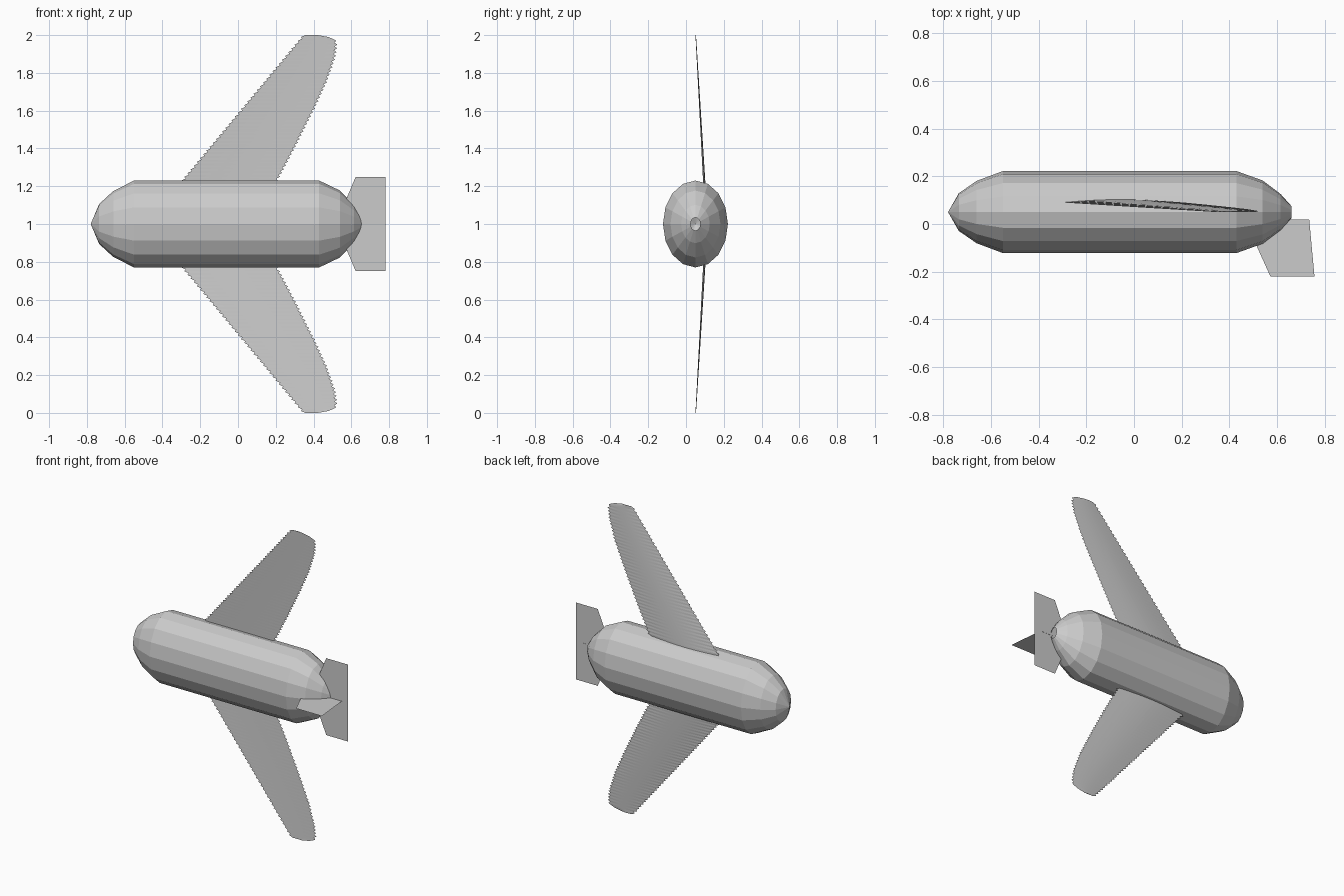
import bpy, bmesh, math

if "Cube" in bpy.data.objects:
    bpy.data.objects.remove(bpy.data.objects["Cube"])

AXIS_Y, MID_Z = 0.05, 1.0


def make(name, verts, faces):
    mesh = bpy.data.meshes.new(name)
    mesh.from_pydata(verts, [], faces)
    bm = bmesh.new()
    bm.from_mesh(mesh)
    bmesh.ops.recalc_face_normals(bm, faces=bm.faces)
    bm.to_mesh(mesh)
    bm.free()
    obj = bpy.data.objects.new(name, mesh)
    bpy.context.collection.objects.link(obj)
    return obj


def interp(points, z):
    for (z0, x0), (z1, x1) in zip(points, points[1:]):
        if z <= z1:
            return x0 + (x1 - x0) * (z - z0) / (z1 - z0)
    return points[-1][1]


# Fuselage: 16-sided oval rings along x, pointed nose, small open tail
SIDES = 16
profile = [(-0.735, 0.46), (-0.66, 0.76), (-0.55, 1.0), (0.43, 1.0),
           (0.54, 0.77), (0.615, 0.44), (0.66, 0.15)]
verts, faces = [(-0.78, AXIS_Y, MID_Z)], []
for x, f in profile:
    for i in range(SIDES):
        a = 2 * math.pi * i / SIDES
        verts.append((x, AXIS_Y + 0.172 * f * math.sin(a), MID_Z + 0.23 * f * math.cos(a)))
for i in range(SIDES):
    j = (i + 1) % SIDES
    faces.append((0, 1 + i, 1 + j))
    for r in range(len(profile) - 1):
        a, b = 1 + r * SIDES, 1 + (r + 1) * SIDES
        faces.append((a + i, b + i, b + j, a + j))
make("fuselage", verts, faces)

# Wings: thin cambered sections with finely serrated edges, swept back
LEAD = [(1.1, -0.40), (1.24, -0.285), (1.99, 0.34), (2.0, 0.35)]
TRAIL = [(1.1, 0.10), (1.24, 0.21), (1.41, 0.30), (1.6, 0.395), (1.75, 0.465),
         (1.88, 0.51), (1.95, 0.52), (1.98, 0.51), (2.0, 0.43)]
ROWS, COLS = 90, 20


def wing(name, side):
    verts, faces = [], []
    n = 2 * COLS
    for r in range(ROWS + 1):
        z = 1.1 + 0.9 * r / ROWS
        tooth = 0.007 if r % 2 else -0.007
        x0, x1 = interp(LEAD, z) - tooth, interp(TRAIL, z) + tooth
        t = (z - 1.23) / 0.77
        y0, scale = 0.09 - 0.04 * t, 1 - 0.75 * max(t, 0)
        for k in range(n):
            upper = k < COLS
            u = k / COLS if upper else (n - k) / COLS
            bulge = math.sin(math.pi * u) * scale
            y = y0 + bulge * (0.012 if upper else 0.002)
            verts.append((x0 + (x1 - x0) * u, y, MID_Z + side * (z - MID_Z)))
    for r in range(ROWS):
        for k in range(n):
            a, b, m = r * n, (r + 1) * n, (k + 1) % n
            faces.append((a + k, a + m, b + m, b + k))
    for base in (0, ROWS * n):
        faces.append(tuple(base + k for k in range(n)))
    make(name, verts, faces)


wing("upper_wing", 1)
wing("lower_wing", -1)

# Tail stabiliser: flat sheet spanning z
half = [(0.53, 0.03), (0.623, 0.25), (0.78, 0.25)]
outline = half + [(x, -z) for x, z in reversed(half)]
make("tail_stabiliser", [(x, 0.017, MID_Z + z) for x, z in outline], [tuple(range(6))])

# Tail fin: flat sheet reaching forward in -y
fin = [(0.465, 0.018), (0.572, -0.22), (0.757, -0.22), (0.735, 0.018)]
make("tail_fin", [(x, y, MID_Z) for x, y in fin], [(0, 1, 2, 3)])
